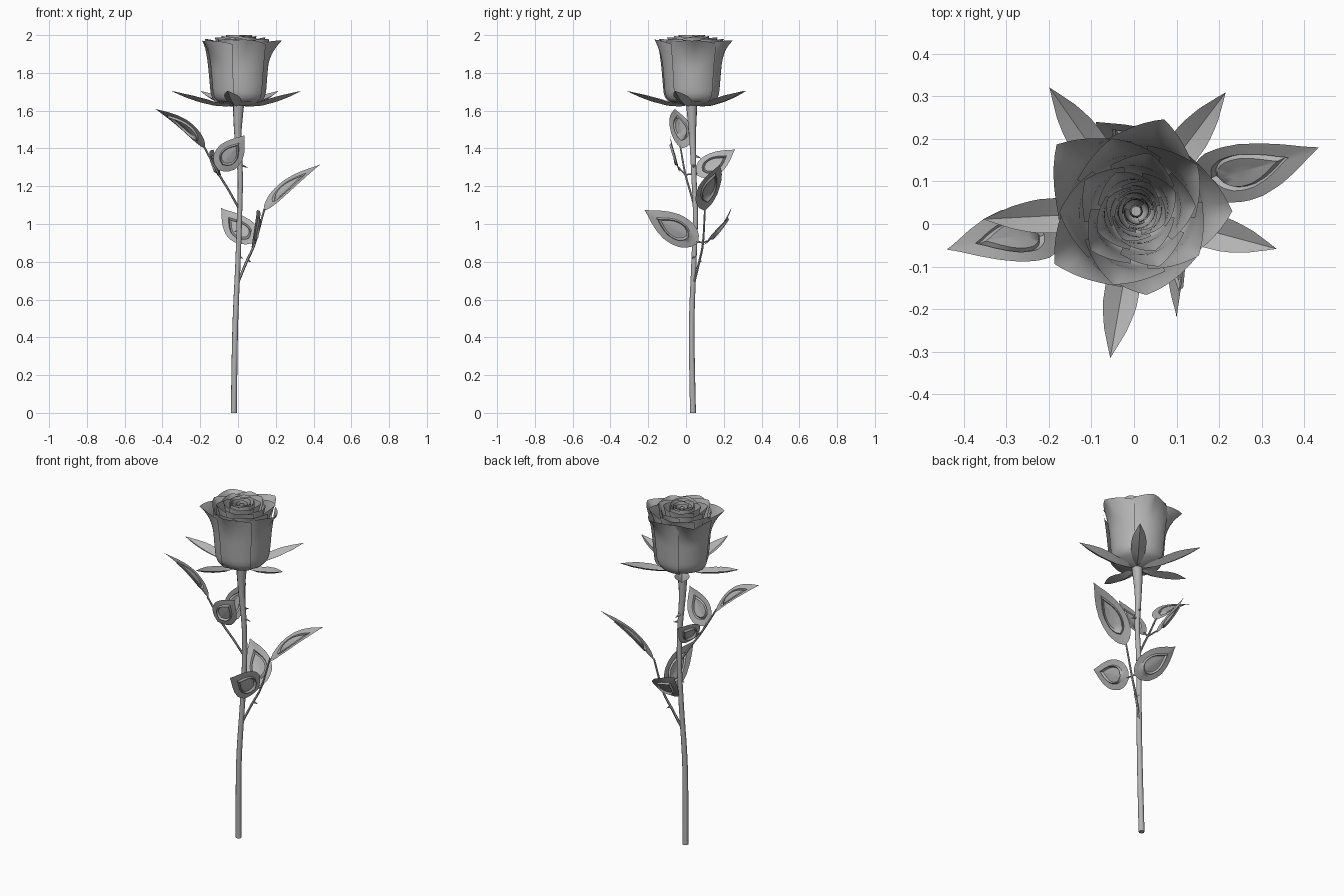
import bpy, bmesh
from math import sin, cos, pi, radians
from mathutils import Vector

if "Cube" in bpy.data.objects:
    bpy.data.objects.remove(bpy.data.objects["Cube"])

grey = bpy.data.materials.new("plain_grey")
grey.use_nodes = True
grey.diffuse_color = (0.45, 0.45, 0.45, 1)
grey.node_tree.nodes["Principled BSDF"].inputs["Base Color"].default_value = (0.45, 0.45, 0.45, 1)


def finish(name, bm, angle=40):
    mesh = bpy.data.meshes.new(name)
    bmesh.ops.recalc_face_normals(bm, faces=bm.faces)
    bm.to_mesh(mesh)
    bm.free()
    ob = bpy.data.objects.new(name, mesh)
    bpy.context.collection.objects.link(ob)
    mesh.materials.append(grey)
    bpy.ops.object.select_all(action='DESELECT')
    ob.select_set(True)
    bpy.context.view_layer.objects.active = ob
    bpy.ops.object.shade_smooth_by_angle(angle=radians(angle))


def grid(name, nu, nv, point, angle=60):
    """Open sheet made from point(u, v), with u and v from 0 to 1."""
    bm = bmesh.new()
    rows = [[bm.verts.new(point(i / nu, j / nv)) for j in range(nv + 1)] for i in range(nu + 1)]
    for a, b in zip(rows, rows[1:]):
        for j in range(nv):
            bm.faces.new((a[j], a[j + 1], b[j + 1], b[j]))
    finish(name, bm, angle)


def tube(name, path, sides=8):
    """Round tube through (x, y, z, radius) points, smoothed along its length."""
    pts = [Vector(p) for p in path]
    fine = []
    for i in range(len(pts) - 1):
        p0, p1, p2, p3 = pts[max(i - 1, 0)], pts[i], pts[i + 1], pts[min(i + 2, len(pts) - 1)]
        for k in range(4):
            t = k / 4
            fine.append(0.5 * (2 * p1 + (p2 - p0) * t + (2 * p0 - 5 * p1 + 4 * p2 - p3) * t * t
                               + (3 * p1 - p0 - 3 * p2 + p3) * t ** 3))
    fine.append(pts[-1])
    bm = bmesh.new()
    rings = []
    for i, p in enumerate(fine):
        d = (fine[min(i + 1, len(fine) - 1)] - fine[max(i - 1, 0)]).to_3d().normalized()
        side = d.cross(Vector((0.1, 1, 0))).normalized()
        up = side.cross(d)
        rings.append([bm.verts.new(p.to_3d() + p.w * (side * cos(2 * pi * j / sides) + up * sin(2 * pi * j / sides)))
                      for j in range(sides)])
    for a, b in zip(rings, rings[1:]):
        for j in range(sides):
            k = (j + 1) % sides
            bm.faces.new((a[j], a[k], b[k], b[j]))
    bm.faces.new(rings[0])
    bm.faces.new(rings[-1])
    finish(name, bm)


def lerp_profile(profile, t):
    for (t0, a), (t1, b) in zip(profile, profile[1:]):
        if t <= t1:
            return a + (b - a) * (t - t0) / (t1 - t0)
    return profile[-1][1]


# Main stem, swelling under the flower
tube("stem", [(-0.022, 0.037, 0, 0.016), (-0.015, 0.03, 0.45, 0.015), (0, 0.042, 0.8, 0.014),
              (0.008, 0.05, 1.05, 0.014), (0.012, 0.042, 1.25, 0.014), (0, 0.035, 1.45, 0.018),
              (0, 0.032, 1.56, 0.025), (0.003, 0.03, 1.635, 0.03)], 10)

# Leaf branches and stalks
tube("upper_branch", [(0.006, 0.048, 1.08, 0.006), (-0.05, 0.02, 1.18, 0.006),
                      (-0.105, -0.005, 1.27, 0.006), (-0.18, -0.03, 1.41, 0.005)], 6)
tube("lower_branch", [(0, 0.043, 0.69, 0.007), (0.045, 0.07, 0.8, 0.007),
                      (0.09, 0.09, 0.9, 0.006), (0.14, 0.1, 1.08, 0.005)], 6)
for i, (a, b) in enumerate([((-0.1, -0.003, 1.26), (-0.11, 0.06, 1.27)), ((-0.1, -0.003, 1.26), (-0.105, -0.04, 1.3)),
                            ((0.09, 0.09, 0.9), (0.09, 0.05, 0.91)), ((0.09, 0.09, 0.9), (0.08, 0.11, 0.91))]):
    tube(f"leaf_stalk_{i + 1}", [(*a, 0.005), (*b, 0.004)], 6)

# Leaves: concentric outlines with a sunken groove around a raised middle
WIDTH = [(0, 0.0), (0.05, 0.42), (0.12, 0.7), (0.22, 0.91), (0.36, 1.0), (0.5, 0.96),
         (0.65, 0.78), (0.8, 0.48), (0.92, 0.17), (1, 0.0)]


def leaf(name, base, tip, normal, width, bend):
    base, tip = Vector(base), Vector(tip)
    axis = tip - base
    side = axis.cross(Vector(normal)).normalized()
    nor = side.cross(axis).normalized()
    steps = 18
    outline = [(i / steps, lerp_profile(WIDTH, i / steps)) for i in range(steps + 1)]
    outline += [(u, -w) for u, w in reversed(outline[1:-1])]
    bm = bmesh.new()

    def vert(u, w, scale, lift):
        u = 0.42 + (u - 0.42) * scale
        w *= scale
        h = lift - bend * sin(pi * u) + 0.012 * abs(w)
        return bm.verts.new(base + axis * u + side * w * width / 2 + nor * h)

    rings = [[vert(u, w, s, h) for u, w in outline]
             for s, h in [(1, 0), (0.8, 0.001), (0.62, 0.002), (0.56, -0.008), (0.48, 0.004), (0.25, 0.005)]]
    n = len(outline)
    for a, b in zip(rings, rings[1:]):
        for j in range(n):
            k = (j + 1) % n
            bm.faces.new((a[j], a[k], b[k], b[j]))
    mid = vert(0.42, 0, 0, 0.005)
    for j in range(n):
        bm.faces.new((rings[-1][j], rings[-1][(j + 1) % n], mid))
    finish(name, bm, 50)


leaf("upper_end_leaf", (-0.175, -0.025, 1.4), (-0.44, -0.06, 1.61), (0.53, 0.42, 0.72), 0.14, -0.022)
leaf("upper_front_leaf", (-0.105, -0.04, 1.285), (0.035, -0.085, 1.47), (0.1, 0.92, 0.4), 0.15, 0.01)
leaf("upper_back_leaf", (-0.11, 0.055, 1.26), (-0.13, 0.26, 1.395), (0.9, -0.15, 0.42), 0.135, 0.015)
leaf("lower_end_leaf", (0.14, 0.1, 1.07), (0.435, 0.18, 1.315), (-0.5, -0.45, 0.75), 0.145, -0.018)
leaf("lower_front_leaf", (0.09, 0.065, 0.9), (0.1, -0.22, 1.075), (-0.92, -0.15, 0.38), 0.165, 0.015)
leaf("lower_back_leaf", (0.085, 0.105, 0.9), (-0.09, 0.24, 1.085), (0, -0.82, 0.57), 0.165, 0.025)

# Thorns
for i, (x, y, z, dx, dy) in enumerate([(0.018, 0.04, 1.31, 0.035, 0), (0.005, 0.05, 0.83, 0.02, -0.02),
                                       (0.005, 0.05, 1.36, 0.01, 0.03), (0.005, 0.05, 0.97, -0.025, -0.01),
                                       (0.05, 0.072, 0.81, 0.02, 0.01)]):
    tube(f"thorn_{i + 1}", [(x, y, z, 0.008), (x + dx, y + dy, z - 0.012, 0.001)], 5)

# Flower
CENTRE = Vector((0.005, 0.03, 0))
BODY = [(0, 0.02), (0.03, 0.1), (0.09, 0.13), (0.2, 0.143), (0.45, 0.15), (0.7, 0.157), (1, 0.166)]


def petal(name, angle, half, scale, flare, top):
    """Cupped petal that curls outward to a pointed corner."""
    twist = 0.055 + 0.05 * (1 - scale)

    def point(u, v):
        s = 2 * v - 1
        peak = (1 - abs(s)) ** 1.6
        curl = max(0, (u - 0.55) / 0.45) ** 2
        r = lerp_profile(BODY, u) * scale * (1 + twist * s)
        r += curl * flare * (0.1 + 0.9 * peak)
        a = angle + half * s
        z = 1.625 + (top - 1.625 - 0.03 * abs(s) ** 1.5 * scale) * u - 0.2 * curl * flare * peak
        return CENTRE + Vector((r * cos(a), r * sin(a), z))
    grid(name, 16, 16, point)


# Outer petals make a five-cornered rim
for i, (deg, flare) in enumerate([(140, 0.078), (73, 0.06), (0, 0.06), (-83, 0.032), (-147, 0.062)]):
    petal(f"outer_petal_{i + 1}", radians(deg), radians(46), 1.0, flare, 1.982)

# Inner whorls tighten towards the middle: count, scale, flare, top
for k, (n, scale, flare, top) in enumerate([(5, 0.87, 0.036, 1.986), (5, 0.68, 0.028, 1.993), (4, 0.5, 0.02, 1.998),
                                            (4, 0.37, 0.012, 2.003), (3, 0.27, 0.008, 2.0), (3, 0.18, 0.005, 1.992)]):
    for i in range(n):
        petal(f"inner_petal_{k + 1}_{i + 1}", 2 * pi * i / n + 0.64 + k * 0.7, pi / n * 1.2, scale, flare, top)

# Rolled heart of the flower
tube("flower_heart", [(0.005, 0.03, 1.7, 0.012), (0.005, 0.03, 1.93, 0.016), (0.005, 0.03, 1.985, 0.012)], 10)

# Sepals, keeled along the middle with raised sides
RISE = [(0, 1.635), (0.15, 1.622), (0.35, 1.625), (0.6, 1.647), (0.8, 1.672), (1, 1.705)]
SPREAD = [(0, 0.3), (0.15, 0.5), (0.35, 0.85), (0.5, 1.0), (0.65, 0.97), (0.8, 0.68), (0.92, 0.28), (1, 0.0)]
for i, (deg, length) in enumerate([(125, 0.355), (53, 0.35), (-15, 0.342), (-100, 0.35), (-177, 0.36)]):
    a = radians(deg)
    out, across = Vector((cos(a), sin(a), 0)), Vector((-sin(a), cos(a), 0))

    def sepal(u, v):
        w = (2 * v - 1) * 0.041 * lerp_profile(SPREAD, u)
        return CENTRE + out * length * u + across * w + Vector((0, 0, lerp_profile(RISE, u) + 0.6 * abs(w)))
    grid(f"sepal_{i + 1}", 16, 4, sepal, 30)
